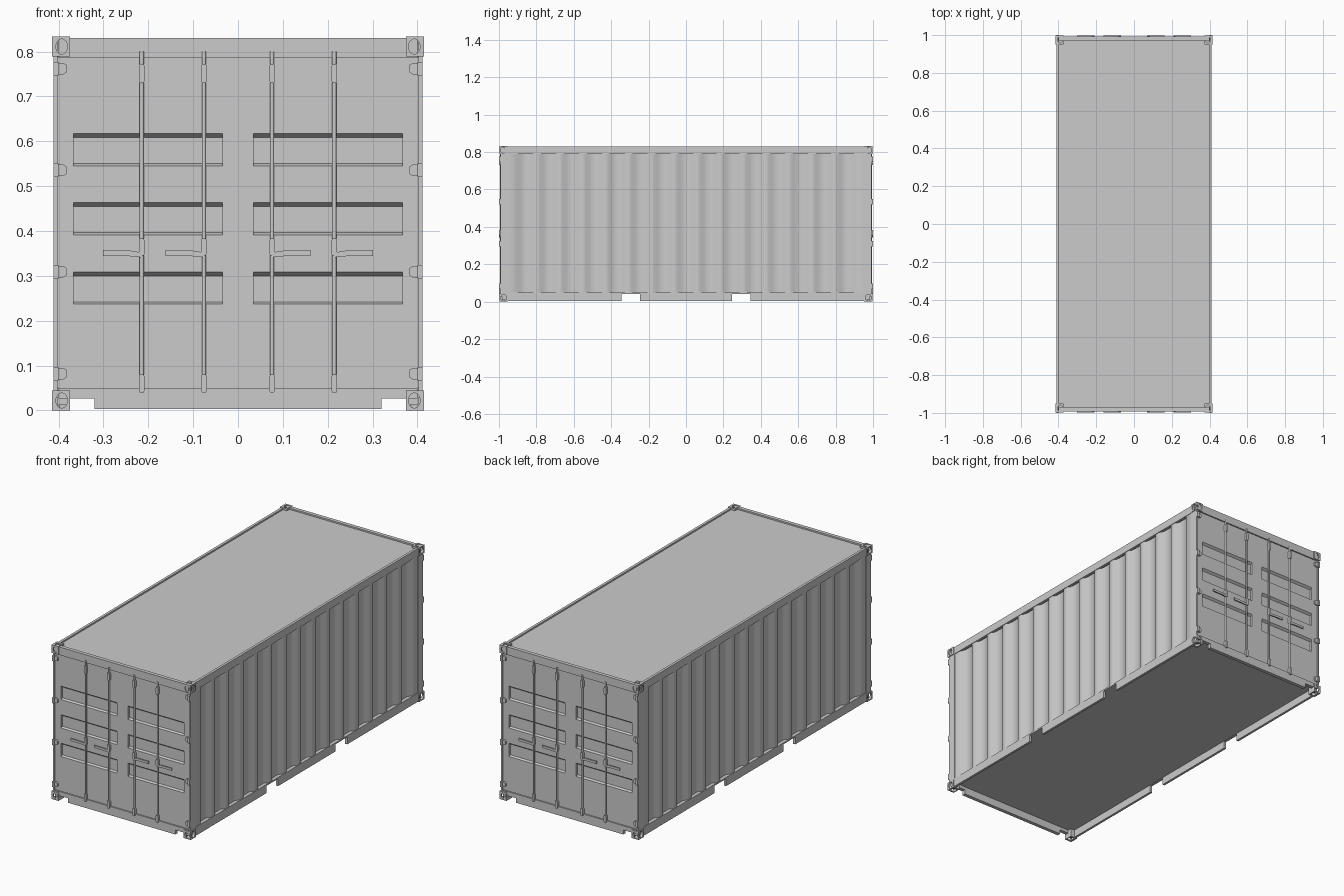
import bpy, bmesh, math
from mathutils import Matrix, Vector

if "Cube" in bpy.data.objects:
    bpy.data.objects.remove(bpy.data.objects["Cube"])


def finish(name, bm, mirror="", smooth=None):
    bmesh.ops.recalc_face_normals(bm, faces=bm.faces[:])
    me = bpy.data.meshes.new(name)
    bm.to_mesh(me)
    bm.free()
    ob = bpy.data.objects.new(name, me)
    bpy.context.collection.objects.link(ob)
    if smooth:
        bpy.ops.object.select_all(action='DESELECT')
        ob.select_set(True)
        bpy.context.view_layer.objects.active = ob
        bpy.ops.object.shade_smooth_by_angle(angle=math.radians(smooth))
    if mirror:
        m = ob.modifiers.new("mirror", 'MIRROR')
        m.use_axis = ["x" in mirror, "y" in mirror, False]
    return ob


def add_box(bm, lo, hi):
    lo, hi = Vector(lo), Vector(hi)
    mat = Matrix.Translation((lo + hi) / 2) @ Matrix.Diagonal((*(hi - lo), 1))
    bmesh.ops.create_cube(bm, size=1, matrix=mat)


def box(name, lo, hi, mirror=""):
    bm = bmesh.new()
    add_box(bm, lo, hi)
    return finish(name, bm, mirror)


def add_prism(bm, pts, axis, a, b):
    # extrude a 2D outline along one axis from a to b
    place = {"x": lambda u, v, w: (w, u, v), "y": lambda u, v, w: (u, w, v)}[axis]
    face = bm.faces.new([bm.verts.new(place(u, v, a)) for u, v in pts])
    new = bmesh.ops.extrude_face_region(bm, geom=[face])["geom"]
    shift = Vector(place(0, 0, b - a))
    bmesh.ops.translate(bm, verts=[g for g in new if isinstance(g, bmesh.types.BMVert)], vec=shift)


def prism(name, pts, axis, a, b, mirror=""):
    bm = bmesh.new()
    add_prism(bm, pts, axis, a, b)
    return finish(name, bm, mirror)


# corner castings with an oval hole on each outer face
def casting(name, z0, z1, zdir):
    ob = box(name, (0.374, -0.997, z0), (0.415, -0.951, z1))
    zm = (z0 + z1) / 2
    zout = z1 if zdir > 0 else z0
    holes = [((0.393, -0.997, zm), Matrix.Rotation(math.pi / 2, 4, 'X'), (0.013, 1, 0.017)),
             ((0.415, -0.975, zm), Matrix.Rotation(math.pi / 2, 4, 'Y'), (1, 0.016, 0.017)),
             ((0.392, -0.975, zout), Matrix.Identity(4), (0.013, 0.016, 1))]
    cutters = []
    for pos, rot, scale in holes:
        bm = bmesh.new()
        bmesh.ops.create_cone(bm, cap_ends=True, segments=16, radius1=1, radius2=1, depth=0.024,
                              matrix=Matrix.Translation(pos) @ Matrix.Diagonal((*scale, 1)) @ rot)
        cut = finish("hole_cutter", bm)
        cut.hide_render = True
        cutters.append(cut)
        m = ob.modifiers.new("hole", 'BOOLEAN')
        m.operation, m.solver, m.object = 'DIFFERENCE', 'EXACT', cut
    dg = bpy.context.evaluated_depsgraph_get()
    me = bpy.data.meshes.new_from_object(ob.evaluated_get(dg))
    ob.modifiers.clear()
    ob.data = me
    for c in cutters:
        bpy.data.objects.remove(c)
    m = ob.modifiers.new("mirror", 'MIRROR')
    m.use_axis = [True, True, False]


casting("bottom_corner_casting", 0, 0.044, -1)
casting("top_corner_casting", 0.789, 0.833, 1)

# frame: posts, headers, rails, sills with lifting notches
box("corner_post", (0.402, -0.992, 0.04), (0.411, -0.947, 0.795), "xy")
box("end_header", (-0.40, -0.992, 0.787), (0.40, -0.972, 0.83), "y")
box("top_side_rail", (0.397, -0.97, 0.789), (0.411, 0.97, 0.83), "x")
half = [(0.32, 0.003), (0.32, 0.027), (0.368, 0.027), (0.40, 0.027), (0.40, 0.05)]
prism("end_sill", half + [(-u, v) for u, v in reversed(half)], "y", -0.992, -0.972, "y")
half = [(0.245, 0.003), (0.245, 0.042), (0.345, 0.042), (0.345, 0.003), (0.96, 0.003), (0.96, 0.05)]
prism("bottom_side_rail", half + [(-u, v) for u, v in reversed(half)], "x", 0.398, 0.411, "x")

# roof and floor
box("roof", (-0.40, -0.98, 0.81), (0.40, 0.98, 0.822))
box("floor", (-0.40, -0.98, 0.044), (0.40, 0.98, 0.05))

# corrugated side walls
line = [(0.408, -0.95)]
for i in range(15):
    c = (i - 7) * 0.1225
    line += [(0.408, c - 0.046), (0.392, c - 0.028), (0.392, c + 0.028), (0.408, c + 0.046)]
line.append((0.408, 0.95))
bm = bmesh.new()
cols = [[bm.verts.new((x, y, z)) for z in (0.048, 0.792)] for x, y in line]
for p, q in zip(cols, cols[1:]):
    bm.faces.new((p[0], q[0], q[1], p[1]))
finish("corrugated_wall", bm, "x", 60)

# doors with three pressed-in panels each
DOOR, DENT = -0.985, -0.973
prof = [(DOOR, 0.05)]
for z in (0.237, 0.391, 0.545):
    prof += [(DOOR, z), (DENT, z + 0.005), (DENT, z + 0.063), (DOOR, z + 0.072)]
prof.append((DOOR, 0.788))
bm = bmesh.new()


def quad(*pts):
    bm.faces.new([bm.verts.new(p) for p in pts])


for (ya, za), (yb, zb) in zip(prof, prof[1:]):
    quad((0.034, ya, za), (0.367, ya, za), (0.367, yb, zb), (0.034, yb, zb))
for xa, xb in ((0, 0.034), (0.367, 0.403)):
    quad((xa, DOOR, 0.05), (xb, DOOR, 0.05), (xb, DOOR, 0.788), (xa, DOOR, 0.788))
for i in range(1, 13, 4):
    for x in (0.034, 0.367):
        quad(*[(x, y, z) for y, z in prof[i:i + 4]])
bmesh.ops.remove_doubles(bm, verts=bm.verts[:], dist=1e-5)
finish("door", bm, "xy")

# locking rods, their keepers and handles
rods, keepers, handles = bmesh.new(), bmesh.new(), bmesh.new()
for x in (0.076, 0.2145):
    bmesh.ops.create_cone(rods, cap_ends=True, segments=10, radius1=0.0048, radius2=0.0048,
                          depth=0.76, matrix=Matrix.Translation((x, -0.9905, 0.42)))
    for z0, z1 in ((0.04, 0.08), (0.345, 0.383), (0.73, 0.772)):
        out = [(-0.0045, z0), (0.0045, z0), (0.0065, z0 + 0.006), (0.0065, z1 - 0.006),
               (0.0045, z1), (-0.0045, z1), (-0.0065, z1 - 0.006), (-0.0065, z0 + 0.006)]
        add_prism(keepers, [(x + u, v) for u, v in out], "y", -0.999, -0.983)
    bar = [(0, 0.341), (0.03, 0.344), (0.086, 0.344), (0.086, 0.357), (0.025, 0.356), (0, 0.352)]
    add_prism(handles, [(x + u, v) for u, v in bar], "y", -0.998, -0.992)
finish("locking_rod", rods, "xy", 40)
finish("rod_keeper", keepers, "xy")
finish("door_handle", handles, "xy")

# door hinges
bm = bmesh.new()
for z in (0.082, 0.309, 0.535, 0.762):
    leaf = [(0.382, -0.008), (0.390, -0.013), (0.402, -0.013),
            (0.402, 0.013), (0.390, 0.013), (0.382, 0.008)]
    add_prism(bm, [(u, v + z) for u, v in leaf], "y", -0.994, -0.983)
    add_box(bm, (0.400, -1.0, z - 0.015), (0.411, -0.985, z + 0.015))
finish("door_hinge", bm, "xy")
